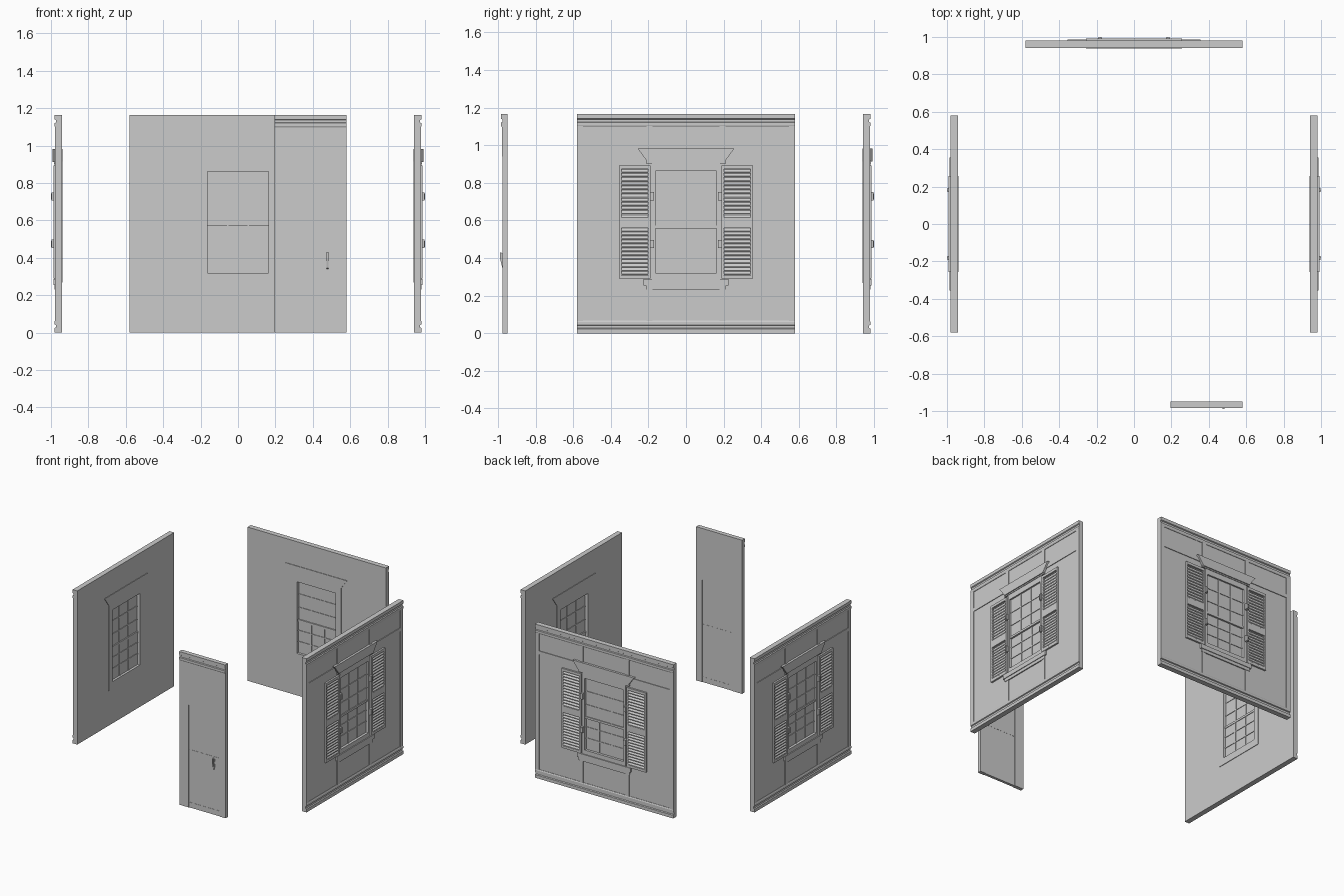
import bpy, bmesh, math
from mathutils import Matrix

if "Cube" in bpy.data.objects:
    bpy.data.objects.remove(bpy.data.objects["Cube"])

grey = bpy.data.materials.new("plain grey")
grey.diffuse_color = (0.6, 0.6, 0.6, 1)
grey.use_nodes = True
grey.node_tree.nodes["Principled BSDF"].inputs["Base Color"].default_value = grey.diffuse_color

W, H = 0.58, 1.165            # half width and height of a wall
WU, WB, WT = 0.163, 0.32, 0.863   # window half width, bottom, top


# Local frame: u runs along the wall, z is up, d is the distance outward
def prism(bm, pts, axis, a, b):
    """Extrude a (u,z) outline along d, or a (d,z) section along u."""
    def co(p, t):
        return (p[0], -t, p[1]) if axis == "d" else (t, -p[0], p[1])
    lo = [bm.verts.new(co(p, a)) for p in pts]
    hi = [bm.verts.new(co(p, b)) for p in pts]
    n = len(pts)
    bm.faces.new(lo)
    bm.faces.new(hi[::-1])
    for i in range(n):
        j = (i + 1) % n
        bm.faces.new((lo[i], lo[j], hi[j], hi[i]))


def box(bm, u0, u1, z0, z1, d0, d1):
    prism(bm, [(u0, z0), (u1, z0), (u1, z1), (u0, z1)], "d", d0, d1)


def ring(bm, outer, inner, d0, d1):
    """Rectangular frame with a hole; rects are (u0, u1, z0, z1)."""
    loops = []
    for d in (d0, d1):
        for u0, u1, z0, z1 in (outer, inner):
            loops.append([bm.verts.new((u, -d, z)) for u, z in
                          ((u0, z0), (u1, z0), (u1, z1), (u0, z1))])
    a, b, c, e = loops
    for i in range(4):
        j = (i + 1) % 4
        for p, q in ((a, b), (b, e), (e, c), (c, a)):
            bm.faces.new((p[i], p[j], q[j], q[i]))


def part(name, bm, angle):
    bmesh.ops.recalc_face_normals(bm, faces=bm.faces)
    bmesh.ops.rotate(bm, verts=bm.verts, matrix=Matrix.Rotation(angle, 3, "Z"))
    me = bpy.data.meshes.new(name)
    bm.to_mesh(me)
    bm.free()
    me.materials.append(grey)
    bpy.context.collection.objects.link(bpy.data.objects.new(name, me))


# Grooved moulding section, used upright at the base and flipped at the top
MOULD = [(0.96, 0), (0.981, 0), (0.981, 0.024), (0.971, 0.03), (0.971, 0.04),
         (0.981, 0.045), (0.981, 0.06), (0.977, 0.068), (0.96, 0.068)]
CROWN = [(d, H - z) for d, z in MOULD]


def sash(bm, z0, z1, d0, d1, rows):
    box(bm, -WU, WU, z0, z1, d0, d1)
    a, b, m = d0 - 0.004, d1 + 0.004, 0.004
    for i in range(1, 3):
        u = -WU + 2 * WU * i / 3
        box(bm, u - m, u + m, z0, z1, a, b)
    for i in range(1, rows):
        z = z0 + (z1 - z0) * i / rows
        box(bm, -WU, WU, z - m, z + m, a, b)


def window_wall(side, angle):
    # wall slab with opening
    bm = bmesh.new()
    ring(bm, (-W, W, 0, H), (-WU, WU, WB, WT), 0.942, 0.974)
    part(side + "_wall", bm, angle)

    # base and crown mouldings
    bm = bmesh.new()
    prism(bm, MOULD, "u", -W, W)
    prism(bm, CROWN, "u", -W, W)
    part(side + "_mouldings", bm, angle)

    # corner boards, battens and upper rail
    bm = bmesh.new()
    for s in (-1, 1):
        for u0, u1, z0, z1 in ((0.547, W, 0.06, 1.105), (0.177, 0.209, 0.06, 0.25),
                               (0.177, 0.209, 0.96, 1.105), (0.2, 0.55, 0.941, 0.968)):
            box(bm, *sorted((s * u0, s * u1)), z0, z1, 0.96, 0.979)
    part(side + "_boards", bm, angle)

    # upper and lower sashes with the meeting rail
    bm = bmesh.new()
    sash(bm, 0.56, WT, 0.961, 0.968, 3)
    sash(bm, WB, 0.572, 0.956, 0.961, 3)
    box(bm, -WU, WU, 0.557, 0.573, 0.952, 0.974)
    part(side + "_sashes", bm, angle)

    # outside window frame, sill and flared cornice
    bm = bmesh.new()
    ring(bm, (-0.18, 0.18, 0.285, 0.912), (-WU, WU, WB, WT), 0.96, 0.98)
    box(bm, -0.225, 0.225, 0.255, 0.288, 0.96, 0.987)
    box(bm, -0.212, 0.212, 0.232, 0.256, 0.96, 0.982)
    prism(bm, [(-0.205, 0.912), (0.205, 0.912), (0.257, 0.982), (-0.257, 0.982)],
          "d", 0.96, 0.991)
    box(bm, -0.212, 0.212, 0.903, 0.915, 0.96, 0.984)
    part(side + "_window_frame", bm, angle)

    # flat casing on the inner face
    bm = bmesh.new()
    ring(bm, (-0.208, 0.208, 0.267, 0.916), (-WU, WU, WB, WT), 0.938, 0.945)
    prism(bm, [(-0.208, 0.914), (0.208, 0.914), (0.257, 0.982), (-0.257, 0.982)],
          "d", 0.938, 0.945)
    part(side + "_inner_casing", bm, angle)

    # louvred shutters and their hinges
    bm = bmesh.new()
    hb = bmesh.new()
    for s in (-1, 1):
        u0, u1 = sorted((s * 0.19, s * 0.355))
        for zs in ((0.29, 0.585, 0.308, 0.56), (0.585, 0.893, 0.61, 0.873)):
            ring(bm, (u0, u1, zs[0], zs[1]),
                 (u0 + 0.013, u1 - 0.013, zs[2], zs[3]), 0.97, 0.987)
            n = 12
            step = (zs[3] - zs[2]) / n
            for i in range(n):
                z = zs[2] + i * step
                prism(bm, [(0.986, z + 0.001), (0.986, z + 0.006),
                           (0.975, z + 0.02), (0.975, z + 0.014)],
                      "u", u0 + 0.01, u1 - 0.01)
        for z in (0.475, 0.728):
            h0, h1 = sorted((s * 0.171, s * 0.192))
            box(hb, h0, h1, z - 0.022, z + 0.022, 0.97, 0.996)
            k0, k1 = sorted((s * 0.174, s * 0.183))
            box(hb, k0, k1, z - 0.016, z + 0.016, 0.99, 1.0)
    part(side + "_shutters", bm, angle)
    part(side + "_hinges", hb, angle)


window_wall("right", math.pi / 2)
window_wall("back", math.pi)
window_wall("left", -math.pi / 2)

# Door section: surround with a doorway notch
X0, X1, D0, D1, DT = 0.195, W, 0.27, 0.53, 0.775
bm = bmesh.new()
prism(bm, [(X0, 0), (D0, 0), (D0, DT), (D1, DT), (D1, 0), (X1, 0), (X1, H), (X0, H)],
      "d", 0.95, 0.977)
part("door_surround", bm, 0)

# Header band and crown above the door
bm = bmesh.new()
box(bm, X0, X1, 0.941, 1.1, 0.96, 0.979)
prism(bm, [(d + 0.003, z) for d, z in CROWN], "u", X0, X1)
part("door_header", bm, 0)

# Door leaf with shallow rails
bm = bmesh.new()
box(bm, D0, D1, 0, DT, 0.954, 0.972)
for z0, z1 in ((0, 0.04), (0.39, 0.44), (0.745, DT)):
    box(bm, D0, D1, z0, z1, 0.953, 0.9735)
part("door_leaf", bm, 0)

# Door handle: tapered plate with a slanted grip
bm = bmesh.new()
prism(bm, [(0.479, 0.35), (0.487, 0.36), (0.49, 0.4), (0.485, 0.434),
           (0.473, 0.434), (0.468, 0.4), (0.471, 0.36)], "d", 0.97, 0.977)
prism(bm, [(0.97, 0.34), (0.976, 0.345), (0.988, 0.395), (0.99, 0.43),
           (0.984, 0.43), (0.97, 0.42)], "u", 0.474, 0.484)
part("door_handle", bm, 0)
